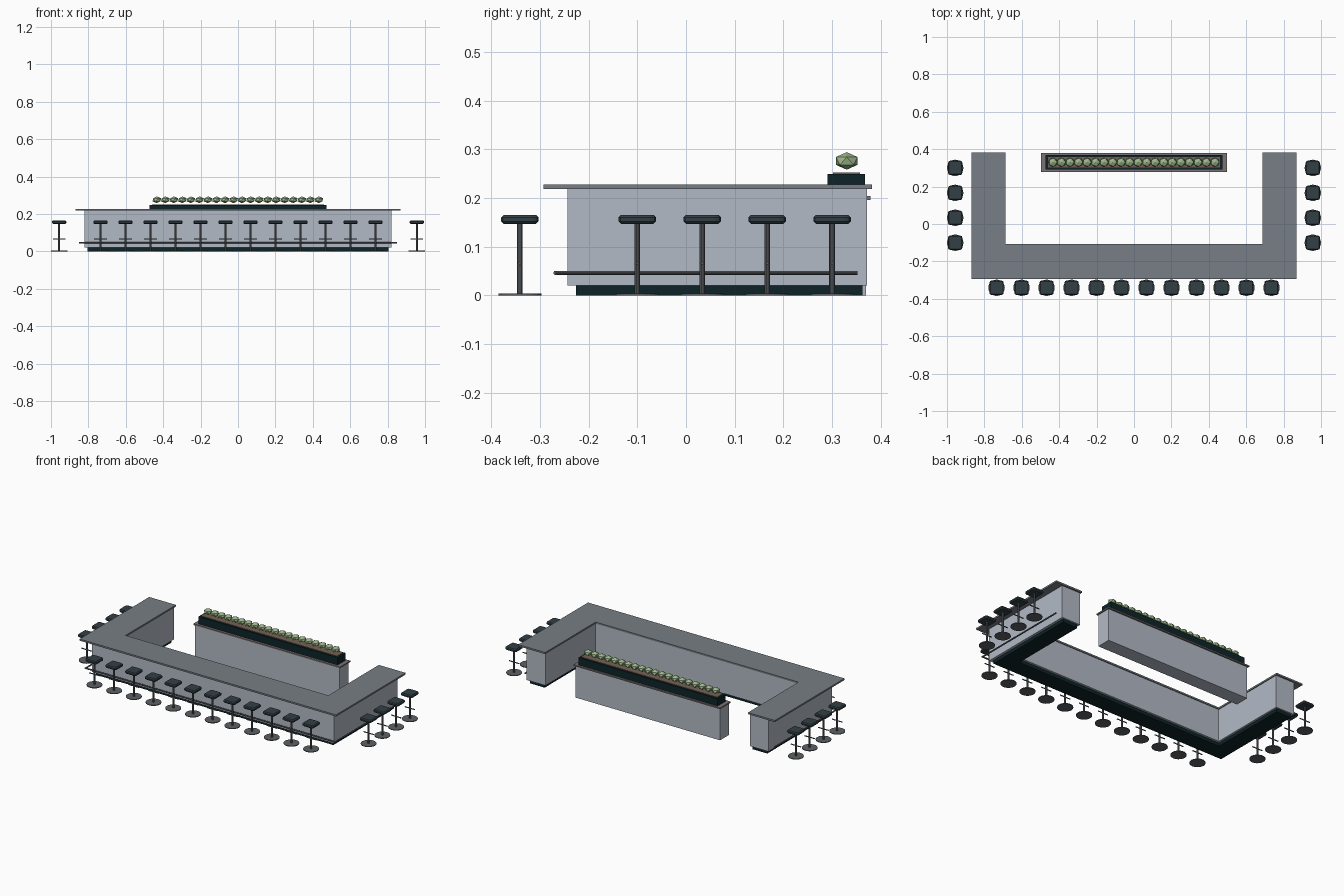
import bpy, bmesh, math
from mathutils import Matrix, Vector

if "Cube" in bpy.data.objects:
    bpy.data.objects.remove(bpy.data.objects["Cube"])


def material(name, rgb):
    m = bpy.data.materials.new(name)
    m.diffuse_color = (*rgb, 1)
    m.use_nodes = True
    m.node_tree.nodes["Principled BSDF"].inputs["Base Color"].default_value = m.diffuse_color
    return m


PANEL = material("pale panel", (0.45, 0.49, 0.56))
TOP = material("slate worktop", (0.185, 0.21, 0.235))
SHELF = material("warm grey shelf", (0.20, 0.175, 0.18))
BLACK = material("black green", (0.004, 0.017, 0.02))
SEAT = material("dark upholstery", (0.032, 0.05, 0.06))
STEEL = material("dark steel", (0.11, 0.12, 0.13))
SOIL = material("soil", (0.17, 0.12, 0.09))
LEAF = material("leaf green", (0.34, 0.48, 0.26))


def finish(name, bm, mat):
    bmesh.ops.recalc_face_normals(bm, faces=bm.faces)
    mesh = bpy.data.meshes.new(name)
    bm.to_mesh(mesh)
    bm.free()
    mesh.materials.append(mat)
    ob = bpy.data.objects.new(name, mesh)
    bpy.context.collection.objects.link(ob)
    return ob


def box(name, x, y, z, mat):
    """Box from (min, max) pairs."""
    bm = bmesh.new()
    size = [b - a for a, b in (x, y, z)]
    mid = [(a + b) / 2 for a, b in (x, y, z)]
    bmesh.ops.create_cube(bm, size=1, matrix=Matrix.Translation(mid) @ Matrix.Diagonal((*size, 1)))
    return finish(name, bm, mat)


def u_shape(name, ox, front, back, ix, inner, z0, z1, mat):
    """U-shaped slab open towards +y."""
    pts = [(-ox, front), (ox, front), (ox, back), (ix, back),
           (ix, inner), (-ix, inner), (-ix, back), (-ox, back)]
    bm = bmesh.new()
    face = bm.faces.new([bm.verts.new((x, y, z0)) for x, y in pts])
    ext = bmesh.ops.extrude_face_region(bm, geom=[face])
    top = [g for g in ext["geom"] if isinstance(g, bmesh.types.BMVert)]
    bmesh.ops.translate(bm, verts=top, vec=(0, 0, z1 - z0))
    return finish(name, bm, mat)


def rod(bm, a, b, r, sides):
    """Capped cylinder between two points."""
    a, b = Vector(a), Vector(b)
    turn = (b - a).to_track_quat('Z', 'Y').to_matrix().to_4x4()
    bmesh.ops.create_cone(bm, cap_ends=True, segments=sides, radius1=r, radius2=r,
                          depth=(b - a).length,
                          matrix=Matrix.Translation((a + b) / 2) @ turn)


# Bar counter
u_shape("counter_plinth", 0.805, -0.226, 0.362, 0.705, -0.125, 0, 0.02, BLACK)
u_shape("counter_body", 0.82, -0.243, 0.372, 0.693, -0.112, 0.02, 0.218, PANEL)
u_shape("counter_top", 0.87, -0.293, 0.382, 0.688, -0.107, 0.218, 0.228, TOP)

# Foot rail running round three sides
bm = bmesh.new()
rx, ry, rz = 0.846, -0.268, 0.046
rod(bm, (-rx - 0.004, ry, rz), (rx + 0.004, ry, rz), 0.0045, 10)
for s in (-1, 1):
    rod(bm, (s * rx, ry, rz), (s * rx, 0.352, rz), 0.0045, 10)
finish("foot_rail", bm, STEEL)

# Back counter with planter
box("back_counter_body", (-0.49, 0.49), (0.283, 0.37), (0, 0.196), PANEL)
box("back_counter_top", (-0.497, 0.497), (0.277, 0.379), (0.196, 0.204), SHELF)
box("planter_box", (-0.472, 0.472), (0.291, 0.368), (0.204, 0.249), BLACK)
box("planter_soil", (-0.461, 0.461), (0.302, 0.357), (0.24, 0.252), SOIL)

# Row of faceted shrubs
bm = bmesh.new()
for i in range(20):
    place = Matrix.Translation((-0.434 + i * 0.0456, 0.33, 0.276))
    bmesh.ops.create_icosphere(bm, subdivisions=1, radius=1,
                               matrix=place @ Matrix.Diagonal((0.026, 0.026, 0.018, 1)))
finish("shrubs", bm, LEAF)

# Stool parts, shared by every stool
bm = bmesh.new()
rod(bm, (0, 0, 0), (0, 0, 0.004), 0.044, 20)
rod(bm, (0, 0, 0.004), (0, 0, 0.15), 0.0058, 10)
rod(bm, (-0.034, 0, 0.066), (0.034, 0, 0.066), 0.0032, 8)
frame = finish("stool_frame", bm, STEEL)

bm = bmesh.new()
bmesh.ops.create_cube(bm, size=1, matrix=Matrix.Translation((0, 0, 0.156))
                      @ Matrix.Diagonal((0.077, 0.077, 0.018, 1)))
upright = [e for e in bm.edges if abs(e.verts[0].co.z - e.verts[1].co.z) > 0.01]
bmesh.ops.bevel(bm, geom=upright, offset=0.012, segments=2, profile=0.5, affect='EDGES')
rims = [e for e in bm.edges if abs(e.verts[0].co.z - e.verts[1].co.z) < 1e-4]
bmesh.ops.bevel(bm, geom=rims, offset=0.005, segments=1, affect='EDGES')
seat = finish("stool_seat", bm, SEAT)

# Twelve stools along the front, four down each side
spots = [(-0.735 + i * 0.13364, -0.341) for i in range(12)]
spots += [(s * 0.956, -0.1 + i * 0.1333) for s in (-1, 1) for i in range(4)]
for n, (x, y) in enumerate(spots):
    for part in (frame, seat):
        ob = part if n == 0 else part.copy()
        if n:
            bpy.context.collection.objects.link(ob)
        ob.location = (x, y, 0)
